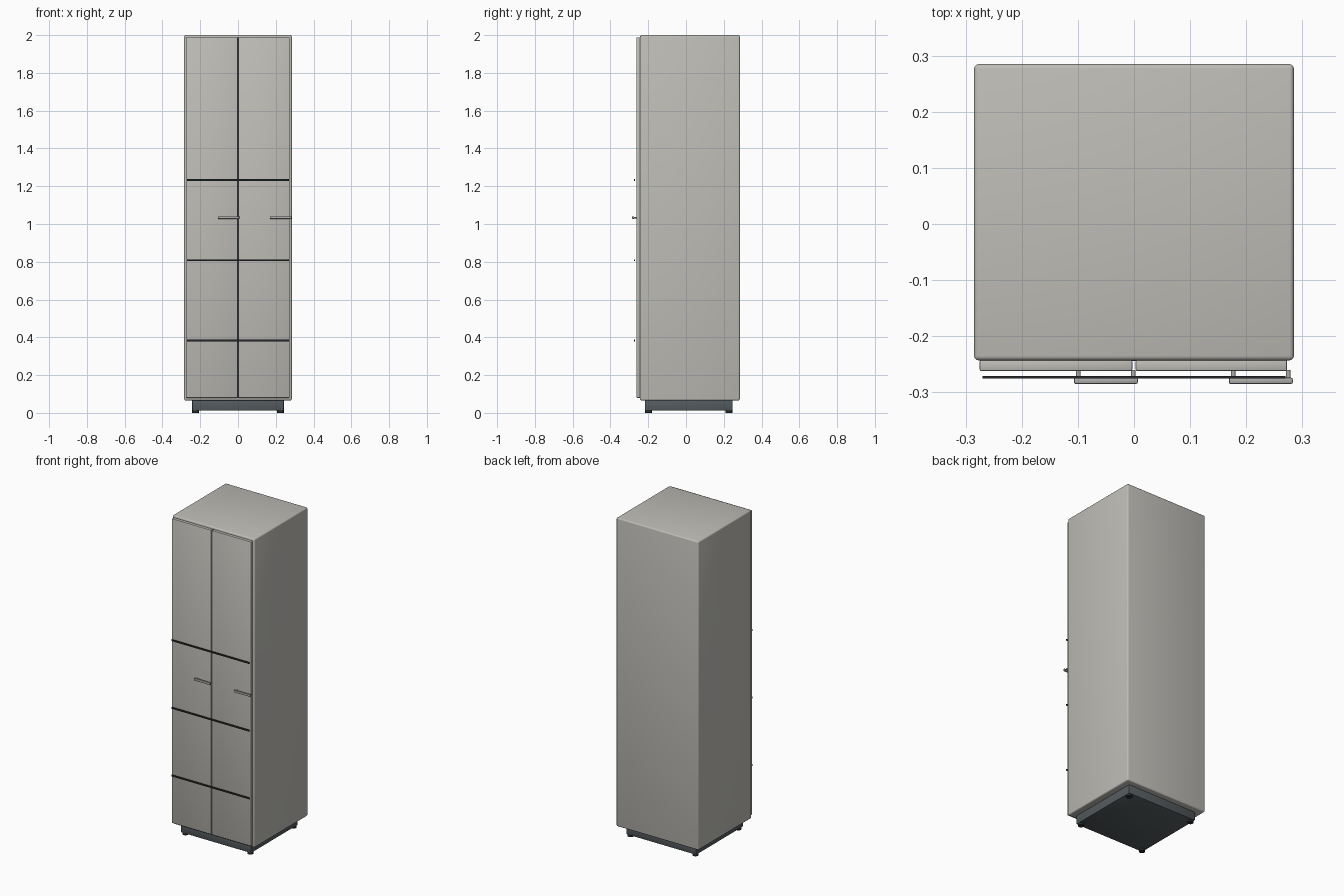
import bpy, bmesh, math
from mathutils import Matrix

if "Cube" in bpy.data.objects:
    bpy.data.objects.remove(bpy.data.objects["Cube"])


def material(name, rgb):
    m = bpy.data.materials.new(name)
    m.diffuse_color = (*rgb, 1)
    m.use_nodes = True
    m.node_tree.nodes["Principled BSDF"].inputs["Base Color"].default_value = m.diffuse_color
    return m


warm_grey = material("warm grey panel", (0.52, 0.51, 0.475))
metal = material("brushed metal", (0.42, 0.42, 0.41))
slate = material("slate plinth", (0.09, 0.105, 0.115))
dark = material("dark trim", (0.022, 0.023, 0.025))


def finish(name, bm, mat):
    me = bpy.data.meshes.new(name)
    bm.to_mesh(me)
    bm.free()
    ob = bpy.data.objects.new(name, me)
    bpy.context.collection.objects.link(ob)
    me.materials.append(mat)
    return ob


def smooth(ob):
    bpy.ops.object.select_all(action='DESELECT')
    ob.select_set(True)
    bpy.context.view_layer.objects.active = ob
    bpy.ops.object.shade_smooth_by_angle(angle=math.radians(35))


def box(name, x, y, z, mat, bevel=0, segments=3):
    """Box from (min, max) pairs, optionally with rounded edges."""
    bm = bmesh.new()
    bmesh.ops.create_cube(bm, size=1)
    for v in bm.verts:
        v.co = [(r[0] + r[1]) / 2 + c * (r[1] - r[0]) for c, r in zip(v.co, (x, y, z))]
    if bevel:
        bmesh.ops.bevel(bm, geom=bm.edges[:], offset=bevel, segments=segments,
                        profile=0.5, affect='EDGES')
    ob = finish(name, bm, mat)
    if bevel:
        smooth(ob)
    return ob


def rod(name, center, length, radius, axis, mat, radius2=None):
    """Cylinder or cone along the x, y or z axis."""
    turn = {'X': Matrix.Rotation(math.pi / 2, 4, 'Y'),
            'Y': Matrix.Rotation(math.pi / 2, 4, 'X'),
            'Z': Matrix.Identity(4)}[axis]
    bm = bmesh.new()
    bmesh.ops.create_cone(bm, cap_ends=True, segments=20, radius1=radius,
                          radius2=radius if radius2 is None else radius2, depth=length,
                          matrix=Matrix.Translation(center) @ turn)
    ob = finish(name, bm, mat)
    smooth(ob)
    return ob


# Cabinet carcass
box("cabinet_body", (-0.285, 0.285), (-0.243, 0.285), (0.066, 2.0), warm_grey, 0.008)

# Doors
box("left_door", (-0.275, -0.003), (-0.262, -0.242), (0.08, 1.988), warm_grey, 0.003, 2)
box("right_door", (0.003, 0.273), (-0.262, -0.242), (0.08, 1.988), warm_grey, 0.003, 2)

# Dark shadow line between the doors
box("door_seam", (-0.004, 0.004), (-0.2445, -0.2425), (0.08, 1.988), dark)

# Horizontal trim strips standing just proud of the doors
for i, z in enumerate((0.384, 0.808, 1.232)):
    box(f"trim_strip_{i + 1}", (-0.27, 0.27), (-0.275, -0.271), (z - 0.005, z + 0.005), dark)

# Bar handles on two posts
for side, cx in (("left", -0.05), ("right", 0.226)):
    box(f"{side}_handle_bar", (cx - 0.057, cx + 0.057), (-0.285, -0.274),
        (1.027, 1.041), metal, 0.003, 2)
    for j, dx in enumerate((-0.049, 0.049)):
        rod(f"{side}_handle_post_{j + 1}", (cx + dx, -0.268, 1.034), 0.016, 0.004, 'Y', metal)

# Recessed plinth and levelling feet
box("plinth", (-0.243, 0.243), (-0.218, 0.247), (0.012, 0.07), slate, 0.004, 2)
for sx, x in (("left", -0.225), ("right", 0.225)):
    for sy, y in (("front", -0.198), ("back", 0.227)):
        rod(f"{sy}_{sx}_foot", (x, y, 0.008), 0.016, 0.018, 'Z', dark)
